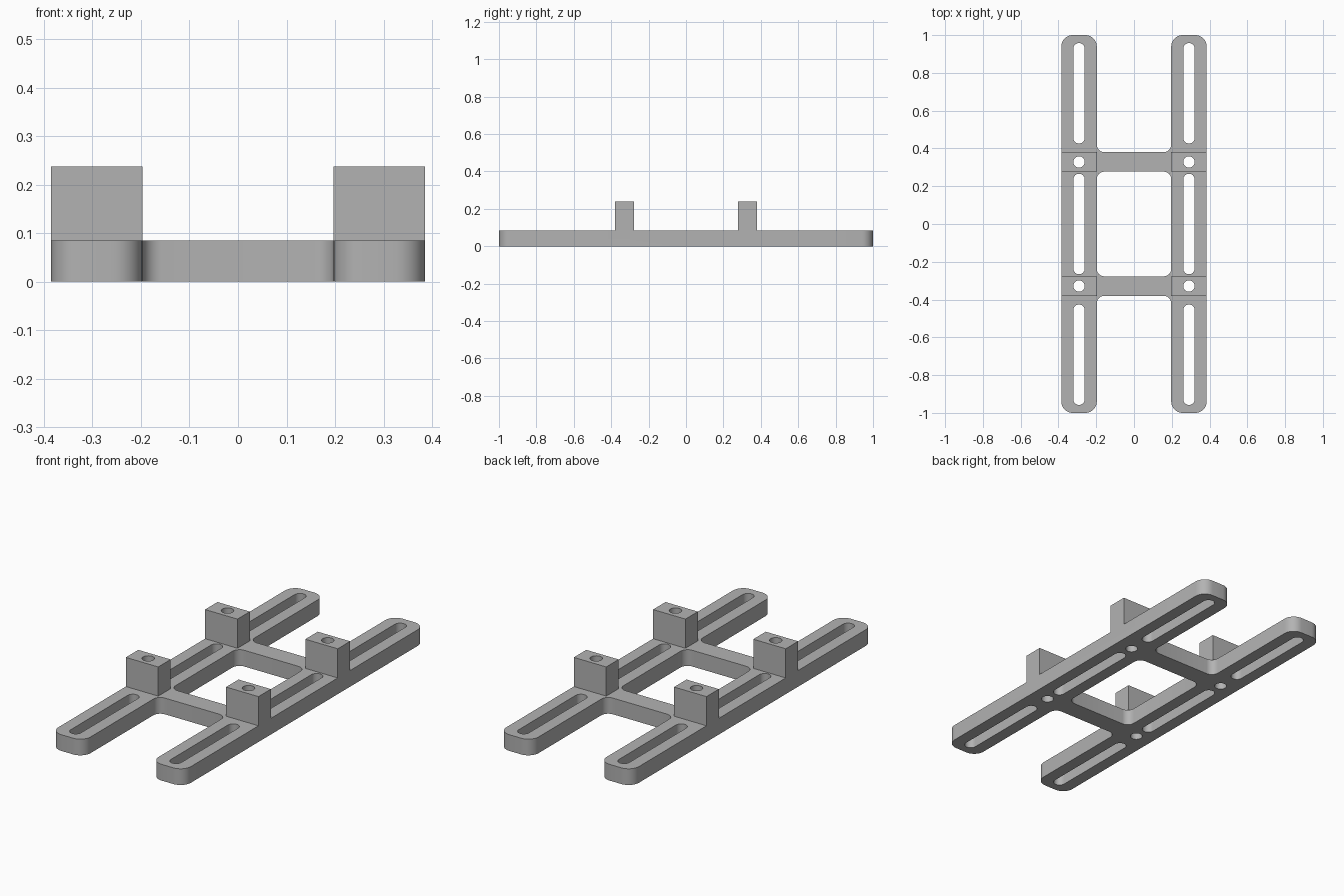
import bpy
import bmesh
import math
from mathutils import Vector

cube = bpy.data.objects.get("Cube")
if cube:
    bpy.data.objects.remove(cube)

OUTER, INNER = 0.385, 0.197        # rail edges in x
BAR_IN, BAR_OUT = 0.277, 0.38      # crossbar edges in y
BASE, TOP = 0.085, 0.238           # heights
RAIL_X, BAR_Y = (OUTER + INNER) / 2, (BAR_IN + BAR_OUT) / 2
HOLE = 0.03

grey = bpy.data.materials.new("matte grey")
grey.use_nodes = True
colour = (0.45, 0.45, 0.45, 1)
grey.diffuse_color = colour
grey.node_tree.nodes["Principled BSDF"].inputs["Base Color"].default_value = colour


def rounded(corners, steps=8):
    """Round each (x, y, radius) corner of a right-angled outline."""
    points = []
    for i, (x, y, r) in enumerate(corners):
        p = Vector((x, y))
        a = (Vector(corners[i - 1][:2]) - p).normalized()
        b = (Vector(corners[(i + 1) % len(corners)][:2]) - p).normalized()
        if r == 0:
            points.append(p)
            continue
        for k in range(steps + 1):
            t = math.pi / 2 * k / steps
            points.append(p + r * (a * (1 - math.sin(t)) + b * (1 - math.cos(t))))
    return points


def prism(name, outline, z0, z1):
    bm = bmesh.new()
    face = bm.faces.new([bm.verts.new((p.x, p.y, z0)) for p in outline])
    new = bmesh.ops.extrude_face_region(bm, geom=[face])["geom"]
    bmesh.ops.translate(bm, vec=(0, 0, z1 - z0),
                        verts=[v for v in new if isinstance(v, bmesh.types.BMVert)])
    bmesh.ops.remove_doubles(bm, verts=bm.verts, dist=1e-5)
    bmesh.ops.recalc_face_normals(bm, faces=bm.faces)
    mesh = bpy.data.meshes.new(name)
    bm.to_mesh(mesh)
    bm.free()
    mesh.materials.append(grey)
    obj = bpy.data.objects.new(name, mesh)
    bpy.context.collection.objects.link(obj)
    return obj


def slot(name, x, y0, y1):
    """Round-ended cutter; a round hole when its length equals its width."""
    x0, x1 = x - HOLE, x + HOLE
    box = [(x0, y0, HOLE), (x1, y0, HOLE), (x1, y1, HOLE), (x0, y1, HOLE)]
    return prism(name, rounded(box), -0.1, TOP + 0.1)


def combine(target, other, operation):
    mod = target.modifiers.new(operation.lower(), 'BOOLEAN')
    mod.operation = operation
    mod.solver = 'EXACT'
    mod.object = other
    bpy.context.view_layer.objects.active = target
    bpy.ops.object.modifier_apply(modifier=mod.name)
    bpy.data.objects.remove(other)


# Two rails and two crossbars as one outline with filleted corners
END, FILLET = 0.06, 0.04
quarter = [(OUTER, 1, END), (INNER, 1, END), (INNER, BAR_OUT, FILLET)]
left_half = [(x, -y, r) for x, y, r in reversed(quarter)] + quarter
right_half = [(-x, -y, r) for x, y, r in left_half]
frame = prism("slotted_frame", rounded(left_half + right_half), 0, BASE)

# Square opening between the crossbars
opening = [(INNER, -BAR_IN, FILLET), (INNER, BAR_IN, FILLET),
           (-INNER, BAR_IN, FILLET), (-INNER, -BAR_IN, FILLET)]
combine(frame, prism("opening_cutter", rounded(opening), -0.1, TOP), 'DIFFERENCE')

# Four upright mounting blocks over the joints
for sx in (-1, 1):
    for sy in (-1, 1):
        block = [(sx * INNER, sy * BAR_IN, 0), (sx * OUTER, sy * BAR_IN, 0),
                 (sx * OUTER, sy * BAR_OUT, 0), (sx * INNER, sy * BAR_OUT, 0)]
        combine(frame, prism("mounting_block", rounded(block), BASE / 2, TOP), 'UNION')

# Long slots and screw holes through each rail
for x in (-RAIL_X, RAIL_X):
    for y0, y1 in ((-0.958, -0.426), (-0.266, 0.266), (0.426, 0.958),
                   (BAR_Y - HOLE, BAR_Y + HOLE), (-BAR_Y - HOLE, HOLE - BAR_Y)):
        combine(frame, slot("slot_cutter", x, y0, y1), 'DIFFERENCE')

bpy.ops.object.select_all(action='DESELECT')
frame.select_set(True)
bpy.context.view_layer.objects.active = frame
bpy.ops.object.shade_smooth_by_angle(angle=math.radians(30))
